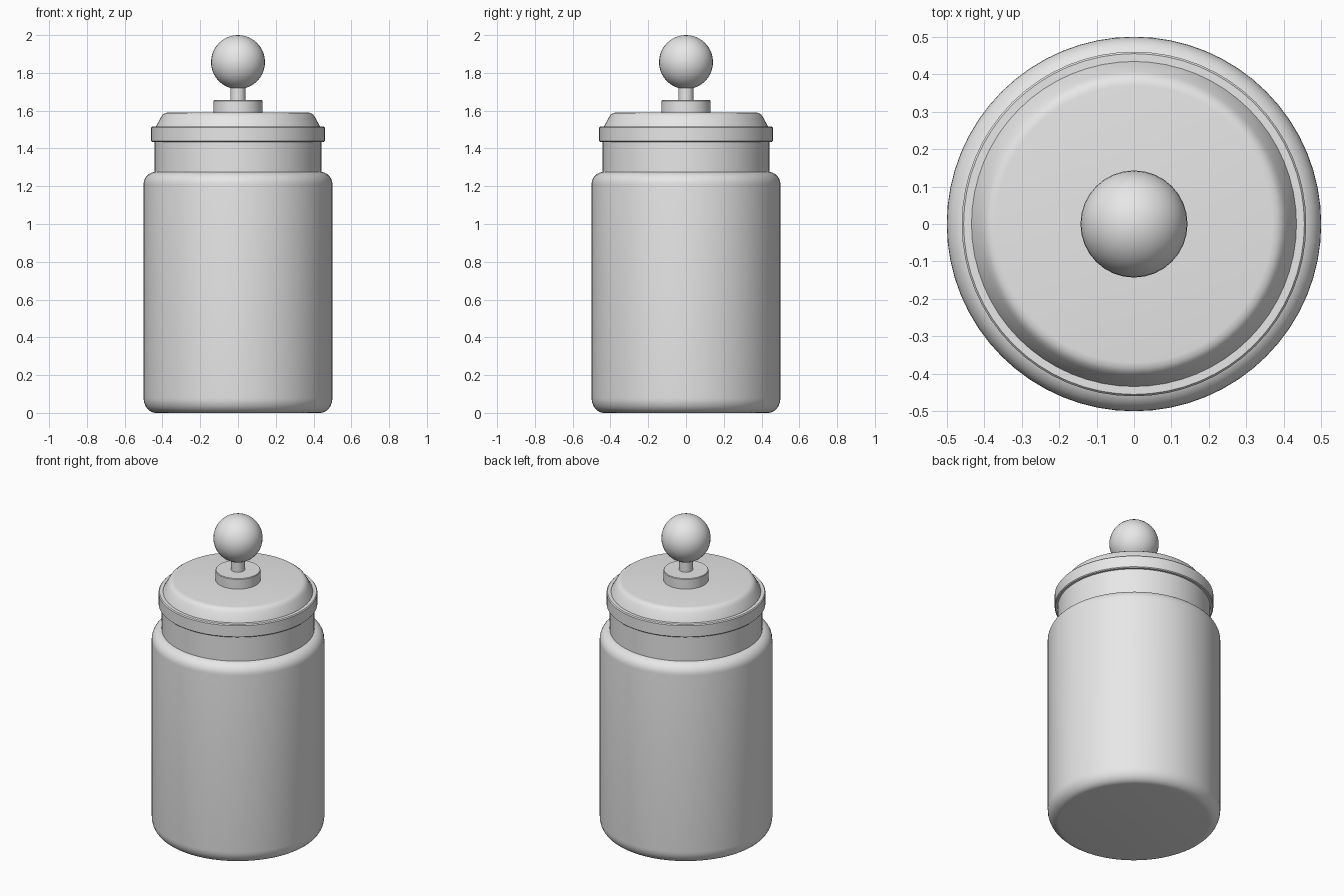
import bpy, bmesh, math

cube = bpy.data.objects.get("Cube")
if cube:
    bpy.data.objects.remove(cube, do_unlink=True)

grey = bpy.data.materials.new("plain_grey")
grey.use_nodes = True
grey.diffuse_color = (0.8, 0.8, 0.8, 1)
grey.node_tree.nodes["Principled BSDF"].inputs["Base Color"].default_value = (0.8, 0.8, 0.8, 1)


def finish(name, bm, angle=35):
    mesh = bpy.data.meshes.new(name)
    bmesh.ops.recalc_face_normals(bm, faces=bm.faces)
    bm.to_mesh(mesh)
    bm.free()
    mesh.materials.append(grey)
    obj = bpy.data.objects.new(name, mesh)
    bpy.context.collection.objects.link(obj)
    bpy.ops.object.select_all(action="DESELECT")
    obj.select_set(True)
    bpy.context.view_layer.objects.active = obj
    bpy.ops.object.shade_smooth_by_angle(angle=math.radians(angle))
    return obj


def lathe(name, profile, sides=64):
    """Spin a (radius, height) profile round z, capping both ends."""
    bm = bmesh.new()
    rings = []
    for r, z in profile:
        rings.append([bm.verts.new((r * math.cos(2 * math.pi * i / sides),
                                    r * math.sin(2 * math.pi * i / sides), z))
                      for i in range(sides)])
    for low, high in zip(rings, rings[1:]):
        for i in range(sides):
            j = (i + 1) % sides
            bm.faces.new((low[i], low[j], high[j], high[i]))
    bm.faces.new(rings[0][::-1])
    bm.faces.new(rings[-1])
    return finish(name, bm)


def arc(cx, cz, rx, rz, start, end, steps=8):
    """Points on an elliptical corner, angles in degrees."""
    return [(cx + rx * math.cos(math.radians(start + (end - start) * k / steps)),
             cz + rz * math.sin(math.radians(start + (end - start) * k / steps)))
            for k in range(steps + 1)]


# Jar with rounded foot and shoulder
lathe("jar_body", arc(0.435, 0.08, 0.065, 0.08, -90, 0)
      + arc(0.435, 1.21, 0.065, 0.066, 0, 90))
lathe("jar_neck", [(0.442, 1.26), (0.442, 1.45)])

# Lid: straight rim, then a raised top with a sloping edge
lathe("lid_rim", [(0.455, 1.434), (0.46, 1.439), (0.46, 1.51), (0.455, 1.516)])
lathe("lid_top", [(0.436, 1.51), (0.432, 1.522), (0.407, 1.566),
                  (0.398, 1.579), (0.385, 1.588), (0.37, 1.59)])

# Knob: disc, stem and ball
lathe("knob_base", [(0.13, 1.585), (0.13, 1.652), (0.127, 1.656)], 48)
lathe("knob_stem", [(0.04, 1.65), (0.04, 1.74)], 32)
ball = bmesh.new()
bmesh.ops.create_uvsphere(ball, u_segments=32, v_segments=20, radius=0.143)
bmesh.ops.translate(ball, verts=ball.verts, vec=(0, 0, 1.857))
finish("knob_ball", ball, 60)
